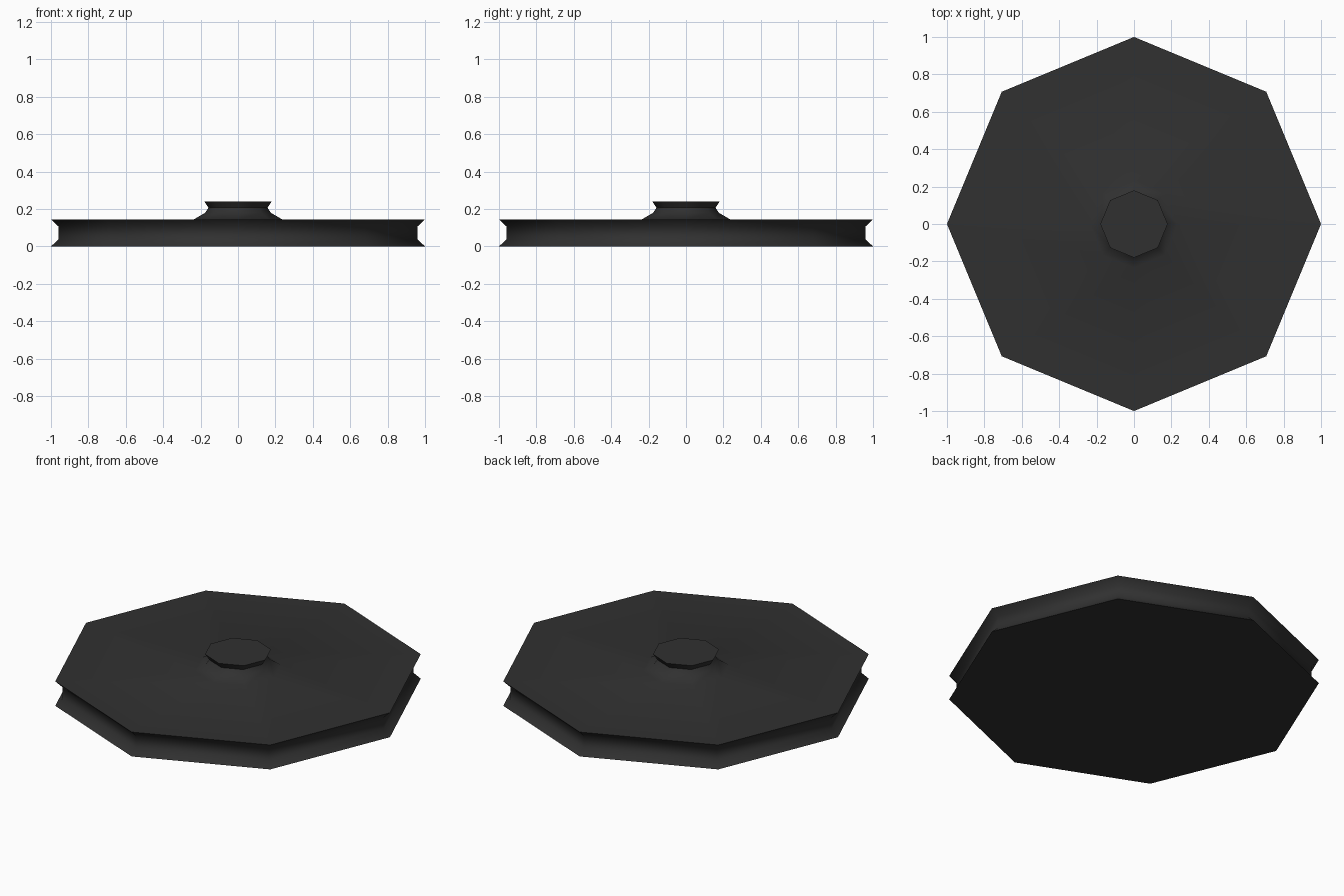
import bpy, bmesh, math

if "Cube" in bpy.data.objects:
    bpy.data.objects.remove(bpy.data.objects["Cube"])

SIDES = 8

# One flat colour
mat = bpy.data.materials.new("charcoal black")
mat.diffuse_color = (0.03, 0.03, 0.03, 1)
mat.use_nodes = True
mat.node_tree.nodes["Principled BSDF"].inputs["Base Color"].default_value = mat.diffuse_color

def lathe(name, profile):
    """Turn (radius, height) points into a closed eight-sided solid."""
    bm = bmesh.new()
    rings = []
    for r, z in profile:
        rings.append([bm.verts.new((r * math.cos(2 * math.pi * i / SIDES),
                                    r * math.sin(2 * math.pi * i / SIDES), z))
                      for i in range(SIDES)])
    for a, b in zip(rings, rings[1:]):
        for i in range(SIDES):
            j = (i + 1) % SIDES
            bm.faces.new((a[i], a[j], b[j], b[i]))
    bm.faces.new(rings[0][::-1])
    bm.faces.new(rings[-1])
    bmesh.ops.recalc_face_normals(bm, faces=bm.faces)
    me = bpy.data.meshes.new(name)
    bm.to_mesh(me)
    bm.free()
    me.materials.append(mat)
    ob = bpy.data.objects.new(name, me)
    bpy.context.collection.objects.link(ob)
    bpy.ops.object.select_all(action='DESELECT')
    ob.select_set(True)
    bpy.context.view_layer.objects.active = ob
    bpy.ops.object.shade_smooth_by_angle(angle=math.radians(62))
    return ob

# Grooved disc with a flared central knob, as one continuous surface
lathe("disc_with_knob", [
    (1.0, 0.0), (0.96, 0.038), (0.96, 0.107), (1.0, 0.145),   # grooved rim
    (0.235, 0.145), (0.176, 0.18), (0.158, 0.207), (0.18, 0.24),  # knob
])
